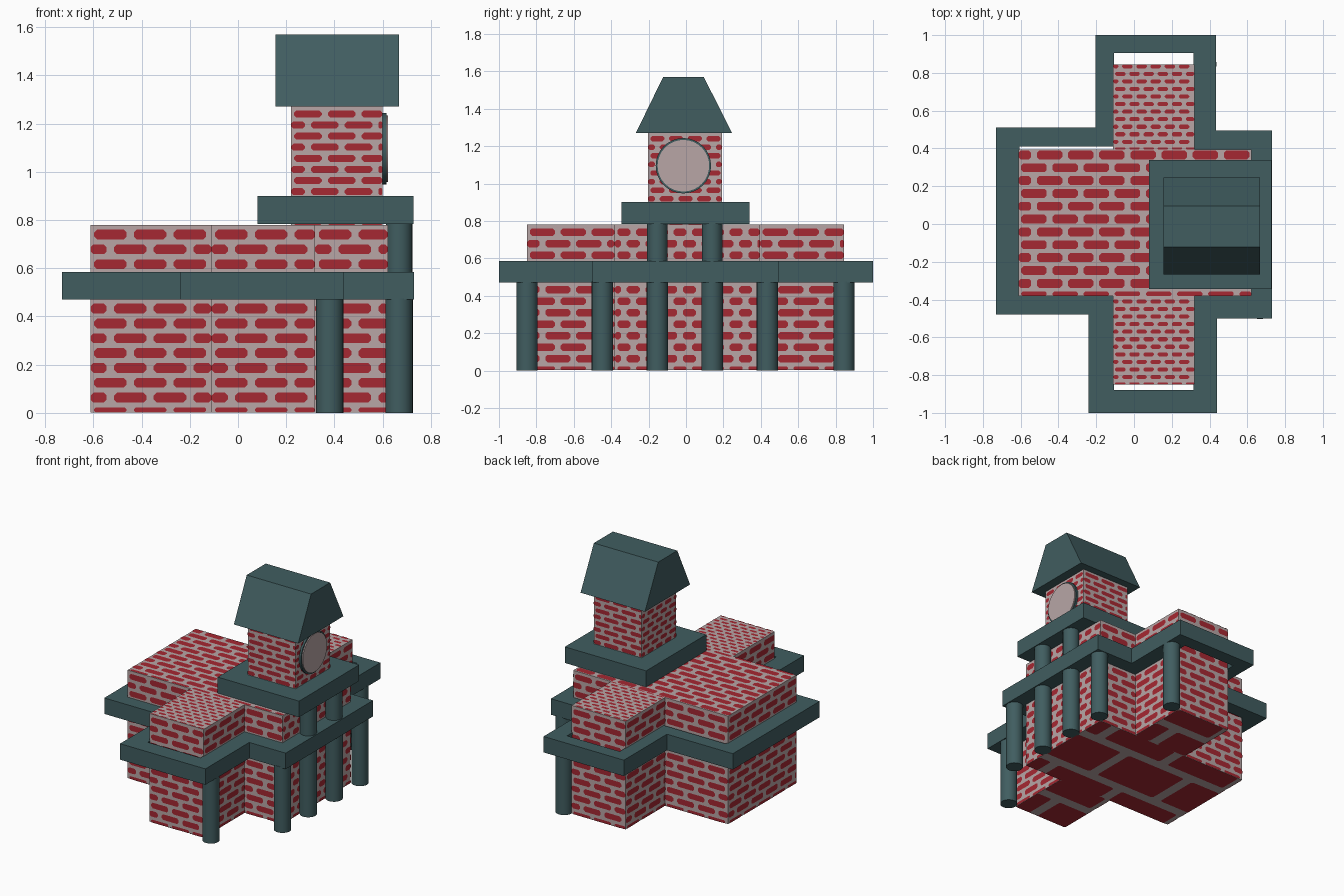
import bpy, bmesh, math
from mathutils import Vector

if "Cube" in bpy.data.objects:
    bpy.data.objects.remove(bpy.data.objects["Cube"])


def material(name, rgb):
    m = bpy.data.materials.new(name)
    m.diffuse_color = (*rgb, 1)
    m.use_nodes = True
    m.node_tree.nodes["Principled BSDF"].inputs["Base Color"].default_value = m.diffuse_color
    return m


TEAL = material("dark teal trim", (0.052, 0.11, 0.117))
RED = material("brick red", (0.38, 0.021, 0.032))
PALE = material("pale mortar", (0.48, 0.38, 0.38))


def finish(name, bm, mat, recalc=True):
    if recalc:
        bmesh.ops.recalc_face_normals(bm, faces=bm.faces)
    me = bpy.data.meshes.new(name)
    bm.to_mesh(me)
    bm.free()
    ob = bpy.data.objects.new(name, me)
    ob.data.materials.append(mat)
    bpy.context.collection.objects.link(ob)
    return ob


def prism(name, pts, direction, mat):
    """Extrude a closed outline of 3D points along a direction."""
    bm = bmesh.new()
    f = bm.faces.new([bm.verts.new(p) for p in pts])
    r = bmesh.ops.extrude_face_region(bm, geom=[f])
    vs = [g for g in r["geom"] if isinstance(g, bmesh.types.BMVert)]
    bmesh.ops.translate(bm, vec=direction, verts=vs)
    return finish(name, bm, mat)


def box(name, x0, x1, y0, y1, z0, z1, mat):
    return prism(name, [(x0, y0, z0), (x1, y0, z0), (x1, y1, z0), (x0, y1, z0)],
                 (0, 0, z1 - z0), mat)


def cylinder(name, loc, r, depth, mat, rot=(0, 0, 0), sides=24):
    bpy.ops.mesh.primitive_cylinder_add(vertices=sides, radius=r, depth=depth,
                                        location=loc, rotation=rot)
    ob = bpy.context.object
    ob.name = name
    ob.data.materials.append(mat)
    bpy.ops.object.shade_smooth_by_angle(angle=math.radians(35))
    return ob


def bricks(bm, origin, u, v, w, h, pitch=0.165, row=0.0615, gap=0.03, rgap=0.021):
    """Thin brick faces in running bond on a w x h wall, facing u x v."""
    u, v = Vector(u), Vector(v)
    o = Vector(origin) + u.cross(v) * 0.002
    for k in range(int(h / row) + 2):
        b0, b1 = max(0, k * row - (row - rgap) / 2), min(h, k * row + (row - rgap) / 2)
        for i in range(-1, int(w / pitch) + 2):
            s = (i + 0.5 * (k % 2)) * pitch + gap / 2
            a0, a1 = max(0, s), min(w, s + pitch - gap)
            if a1 - a0 < 0.012 or b1 - b0 < 0.008:
                continue
            c = min(0.012, (a1 - a0) / 3, (b1 - b0) / 3)   # clipped corners
            pts = [(a0 + c, b0), (a1 - c, b0), (a1, b0 + c), (a1, b1 - c),
                   (a1 - c, b1), (a0 + c, b1), (a0, b1 - c), (a0, b0 + c)]
            bm.faces.new([bm.verts.new(o + u * a + v * b) for a, b in pts])


X, Y, Z = Vector((1, 0, 0)), Vector((0, 1, 0)), Vector((0, 0, 1))


def wall_bricks(bm, start, end, z0, h, **kw):
    """Bricks on an upright wall from start to end (outside on the right)."""
    a, b = Vector((*start, z0)), Vector((*end, z0))
    bricks(bm, a, (b - a).normalized(), Z, (b - a).length, h, **kw)


# Cross-shaped brick hall
L, R, F, B = -0.612, 0.622, -0.382, 0.395      # main block
WL, WR, WF, WB = -0.11, 0.32, -0.85, 0.845     # wings
H = 0.78
plan = [(L, F), (WL, F), (WL, WF), (WR, WF), (WR, F), (R, F),
        (R, B), (WR, B), (WR, WB), (WL, WB), (WL, B), (L, B)]
prism("hall_walls", [(x, y, 0.002) for x, y in plan], (0, 0, H - 0.002), PALE)

bm = bmesh.new()
for i, p in enumerate(plan):
    q = plan[(i + 1) % len(plan)]
    wall_bricks(bm, p, q, 0.002, H - 0.002, pitch=0.1 if i == 5 else 0.165)
finish("hall_wall_bricks", bm, RED, False)

# Flat brick roofs
bm = bmesh.new()
bricks(bm, (L, F, H), X, Y, R - L, B - F, row=0.068)
for y0, y1 in ((WF, F), (B, WB)):
    bricks(bm, (WL, y0, H), X, Y, WR - WL, y1 - y0, pitch=0.075, row=0.04,
           gap=0.02, rgap=0.018)
finish("hall_roof_bricks", bm, RED, False)

# Large slabs underneath
bm = bmesh.new()
big = dict(pitch=0.55, row=0.4, gap=0.07, rgap=0.07)
bricks(bm, (L, B, 0.002), X, -Y, R - L, B - F, **big)
for y0, y1 in ((WF, F), (B, WB)):
    bricks(bm, (WL, y1, 0.002), X, -Y, WR - WL, y1 - y0, **big)
finish("base_slabs", bm, RED, False)

# Cornice ring following the plan
outer = [(-.73, -.48), (-.24, -.48), (-.24, -1), (.44, -1), (.44, -.5), (.73, -.5),
         (.73, .495), (.435, .495), (.435, 1), (-.205, 1), (-.205, .51), (-.73, .51)]
inner = [(-.605, -.375), (-.105, -.375), (-.105, -.878), (.315, -.878), (.315, -.375),
         (.615, -.375), (.615, .385), (.315, .385), (.315, .905), (-.105, .905),
         (-.105, .41), (-.605, .41)]
bm = bmesh.new()
loops = [[bm.verts.new((x, y, z)) for x, y in pts]
         for pts, z in ((outer, .47), (outer, .585), (inner, .585), (inner, .47))]
for j in range(4):
    a, b = loops[j], loops[(j + 1) % 4]
    for i in range(12):
        k = (i + 1) % 12
        bm.faces.new((a[i], a[k], b[k], b[i]))
finish("cornice", bm, TEAL)

# Columns
for n, (x, y) in enumerate([(.38, -.85), (.38, .845), (.668, -.447), (.668, .435),
                            (.668, -.153), (.668, .14)]):
    cylinder(f"lower_column_{n}", (x, y, .2375), .057, .475, TEAL)
    if n > 3:
        cylinder(f"upper_column_{n}", (x, y, .685), .055, .21, TEAL)

# Tower ledge, tower and its bricks
box("tower_ledge", .08, .728, -.345, .34, .784, .9, TEAL)
TX0, TX1, TY0, TY1 = .22, .60, -.203, .192
box("tower_walls", TX0, TX1, TY0, TY1, H, 1.275, PALE)
bm = bmesh.new()
corners = [(TX0, TY0), (TX1, TY0), (TX1, TY1), (TX0, TY1)]
for i in range(4):
    wall_bricks(bm, corners[i], corners[(i + 1) % 4], H, .49, row=.046,
                pitch=(.14, .1)[i % 2], gap=.025, rgap=.017)
finish("tower_bricks", bm, RED, False)

# Tower roof with a flat top
prism("tower_roof", [(.155, -.268, 1.27), (.155, .246, 1.27), (.155, .095, 1.57),
                     (.155, -.122, 1.57)], (.513, 0, 0), TEAL)

# Clock: pale dial with a thin rim
side = (0, math.pi / 2, 0)
cylinder("clock_rim", (.604, -.014, 1.095), .148, .022, TEAL, side, 32)
cylinder("clock_dial", (.61, -.014, 1.095), .138, .026, PALE, side, 32)
